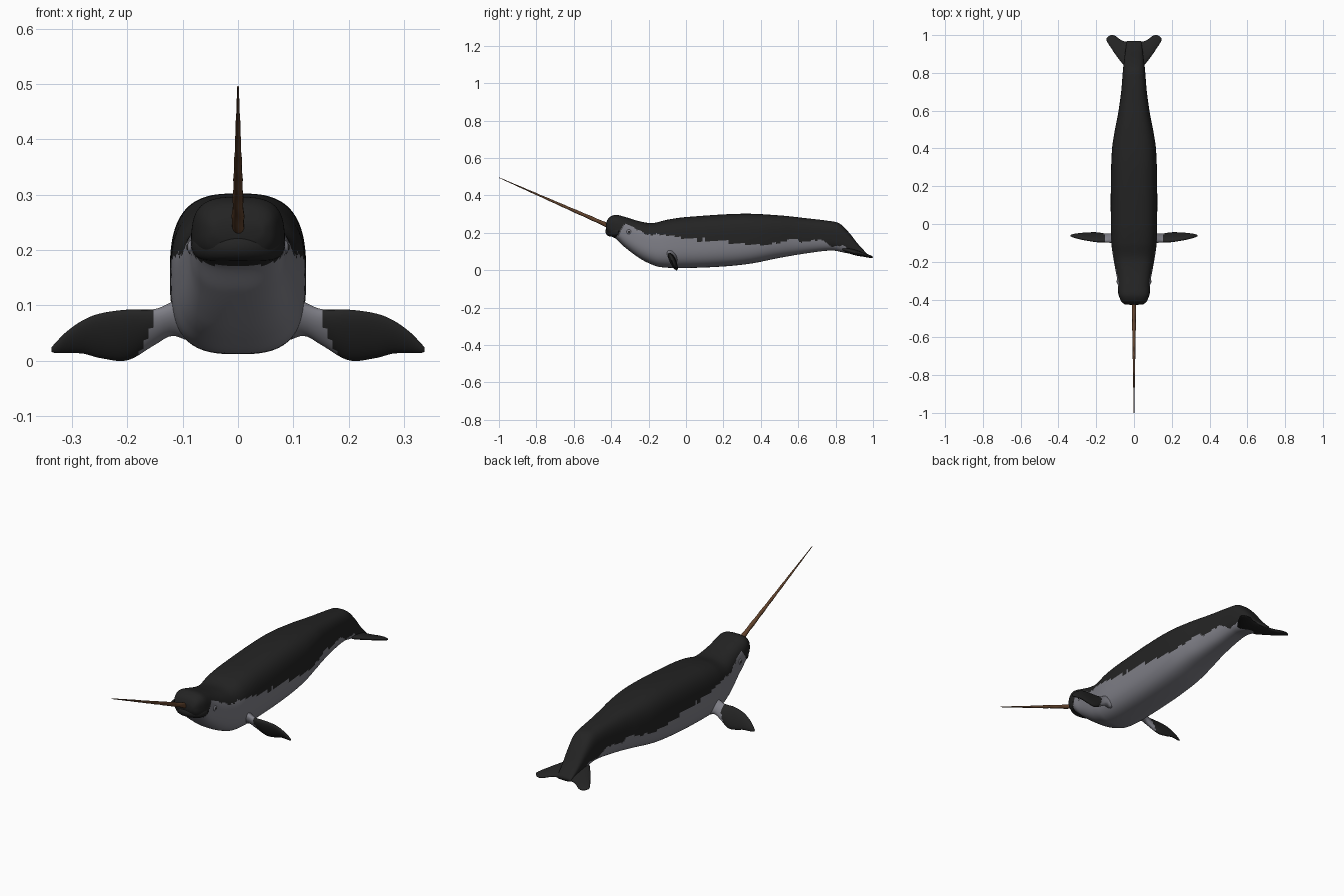
import bpy, bmesh, math
from mathutils import Vector

if "Cube" in bpy.data.objects:
    bpy.data.objects.remove(bpy.data.objects["Cube"])


def material(name, col):
    m = bpy.data.materials.new(name)
    m.diffuse_color = (*col, 1)
    m.use_nodes = True
    m.node_tree.nodes["Principled BSDF"].inputs["Base Color"].default_value = m.diffuse_color
    return m


DARK = material("dark skin", (0.017, 0.017, 0.017))
GREY = material("grey belly", (0.21, 0.21, 0.24))
BROWN = material("brown tusk", (0.12, 0.055, 0.025))


def curve(table, t):
    """Smooth value of a keyed table [(t, v), ...] at t (Hermite)."""
    n = len(table)
    t = min(max(t, table[0][0]), table[-1][0])
    i = max(k for k in range(n - 1) if table[k][0] <= t)

    def slope(k):
        a, b = table[max(k - 1, 0)], table[min(k + 1, n - 1)]
        return (b[1] - a[1]) / (b[0] - a[0])
    (t0, v0), (t1, v1) = table[i], table[i + 1]
    h = t1 - t0
    u = (t - t0) / h
    return ((2*u**3 - 3*u*u + 1) * v0 + (u**3 - 2*u*u + u) * h * slope(i)
            + (3*u*u - 2*u**3) * v1 + (u**3 - u*u) * h * slope(i + 1))


def loft(name, rings, mats, rule=None, mirror=False):
    """Skin closed rings of points; rule(centre) picks the material index."""
    bm = bmesh.new()
    vs = [[bm.verts.new(p) for p in r] for r in rings]
    n = len(vs[0])
    for a, b in zip(vs, vs[1:]):
        for k in range(n):
            bm.faces.new((a[k], a[(k + 1) % n], b[(k + 1) % n], b[k]))
    bm.faces.new(vs[0])
    bm.faces.new(vs[-1])
    bmesh.ops.recalc_face_normals(bm, faces=bm.faces)
    for f in bm.faces:
        f.smooth = True
        if rule:
            f.material_index = rule(f.calc_center_median())
    me = bpy.data.meshes.new(name)
    bm.to_mesh(me)
    bm.free()
    for m in mats:
        me.materials.append(m)
    ob = bpy.data.objects.new(name, me)
    bpy.context.collection.objects.link(ob)
    if mirror:
        ob.modifiers.new("mirror", 'MIRROR').use_clip = True
    return ob


def spow(v, e):
    return math.copysign(abs(v) ** e, v)


# Body: top line, bottom line, half width and colour border along y
TOP = [(-.427, .25), (-.42, .27), (-.405, .286), (-.375, .296), (-.33, .286), (-.25, .262),
       (-.18, .252), (-.1, .27), (0, .284), (.3, .302), (.5, .293), (.65, .277), (.76, .264),
       (.82, .25), (.87, .203), (.92, .14), (.968, .088)]
BOTTOM = [(-.427, .22), (-.42, .20), (-.405, .184), (-.375, .168), (-.33, .125), (-.25, .065),
          (-.2, .038), (-.14, .017), (0, .012), (.2, .02), (.35, .036), (.5, .066),
          (.65, .091), (.78, .105), (.85, .093), (.92, .08), (.968, .073)]
WIDTH = [(-.427, .045), (-.42, .058), (-.405, .07), (-.37, .082), (-.3, .088), (-.2, .106),
         (-.1, .12), (.05, .123), (.25, .122), (.4, .116), (.5, .101), (.58, .085),
         (.7, .068), (.82, .058), (.9, .048), (.968, .038)]
BORDER = [(-.43, .17), (-.385, .175), (-.36, .19), (-.335, .235), (-.3, .243), (-.26, .215),
          (-.2, .192), (-.1, .187), (0, .17), (.2, .152), (.4, .135), (.5, .147), (.58, .172),
          (.63, .15), (.71, .165), (.77, .132), (.85, .125), (.9, .095), (.968, .06)]


def body_ring(y, n=96):
    t, b, w = curve(TOP, y), curve(BOTTOM, y), curve(WIDTH, y)
    c, h = (t + b) / 2, (t - b) / 2
    e = 2 / 2.9
    return [(w * spow(math.cos(a), e), y, c + h * spow(math.sin(a), e))
            for a in (2 * math.pi * k / n for k in range(n))]


def body_rule(c):
    wave = .004 * math.sin(c.y * 70) + .003 * math.sin(c.y * 151)
    return 0 if c.z > curve(BORDER, c.y) + wave else 1


N = 240
ys = [-.427, -.4245] + [-.42 + 1.388 * i / N for i in range(N + 1)]
loft("body", [body_ring(y) for y in ys], [DARK, GREY], body_rule)


# Upper lip: curved roll overhanging the chin
def lip_ring(s, n=24):
    x = .084 * s
    r = .027 * max(1 - abs(s) ** 6, 0.02) ** .5
    yc = -.404 + .042 * s * s
    return [(x, yc + r * math.cos(2 * math.pi * k / n), .207 + r * math.sin(2 * math.pi * k / n))
            for k in range(n)]


loft("upper_lip", [lip_ring(math.sin(math.pi * i / 40)) for i in range(-20, 21)], [DARK])


# Flat limbs: oval sections from edge point to edge point with half thickness
def blade(name, keys, mats, rule=None, steps=36, n=24):
    cols = [[(k[0], k[j]) for k in keys] for j in range(1, 6)]
    rings = []
    for i in range(steps + 1):
        s = i / steps
        x = keys[0][0] + (keys[-1][0] - keys[0][0]) * (1 - (1 - s) ** 1.5)
        y0, z0, y1, z1, th = (curve(c, x) for c in cols)
        a, b = Vector((x, y0, z0)), Vector((x, y1, z1))
        half = (b - a) / 2
        nor = Vector((0, -half.z, half.y)).normalized() * th
        rings.append([(a + b) / 2 + half * math.cos(q) + nor * math.sin(q)
                      for q in (2 * math.pi * k / n for k in range(n))])
    return loft(name, rings, mats, rule, mirror=True)


# Flippers (x, leading y z, trailing y z, half thickness)
blade("flipper", [
    (.095, -.1, .118, -.05, .04, .026), (.12, -.095, .104, -.055, .047, .02),
    (.15, -.093, .092, -.055, .03, .017), (.2, -.092, .092, -.048, .001, .016),
    (.25, -.085, .085, -.048, .005, .013), (.28, -.08, .073, -.05, .013, .011),
    (.31, -.073, .052, -.053, .014, .008), (.33, -.066, .032, -.058, .014, .005),
    (.337, -.063, .024, -.06, .016, .002)],
    [DARK, GREY], lambda c: 1 if c.x < .15 + .5 * max(.07 - c.z, 0) else 0)


# Tail flukes
def tail_z(y):
    return .101 - .27 * (y - .88)


FLUKE = [(.0, .85, .966, .014), (.045, .835, .966, .014), (.07, .86, .975, .012),
         (.1, .9, .996, .01), (.12, .93, 1.0, .008), (.138, .957, .992, .005),
         (.146, .973, .981, .002)]
blade("tail_fluke", [(x, a, tail_z(a), b, tail_z(b), t) for x, a, b, t in FLUKE], [DARK])

# Tusk: long tapered cone with a faint spiral ridge
base, tip = Vector((0, -.395, .229)), Vector((0, -1, .495))
axis = (tip - base).normalized()
up = Vector((1, 0, 0)).cross(axis)
rings = []
for i in range(161):
    s = i / 160
    ring = []
    for k in range(16):
        q = 2 * math.pi * k / 16
        r = (.0105 * (1 - s) + .0015) * (1 + .07 * math.cos(2 * q - 50 * s))
        ring.append(base.lerp(tip, s) + (Vector((1, 0, 0)) * math.cos(q) + up * math.sin(q)) * r)
    rings.append(ring)
loft("tusk", rings, [BROWN])


# Eyes with pale lids
def ball(name, centre, r, flat, mat):
    rings = []
    for i in range(1, 12):
        p = math.pi * i / 12
        rings.append([(centre[0] - r * flat * math.cos(p),
                       centre[1] + r * math.sin(p) * math.cos(2 * math.pi * k / 16),
                       centre[2] + r * math.sin(p) * math.sin(2 * math.pi * k / 16))
                      for k in range(16)])
    loft(name, rings, [mat], mirror=True)


ball("eyelid", (.085, -.305, .205), .013, .5, GREY)
ball("eye", (.088, -.305, .205), .007, .8, DARK)
